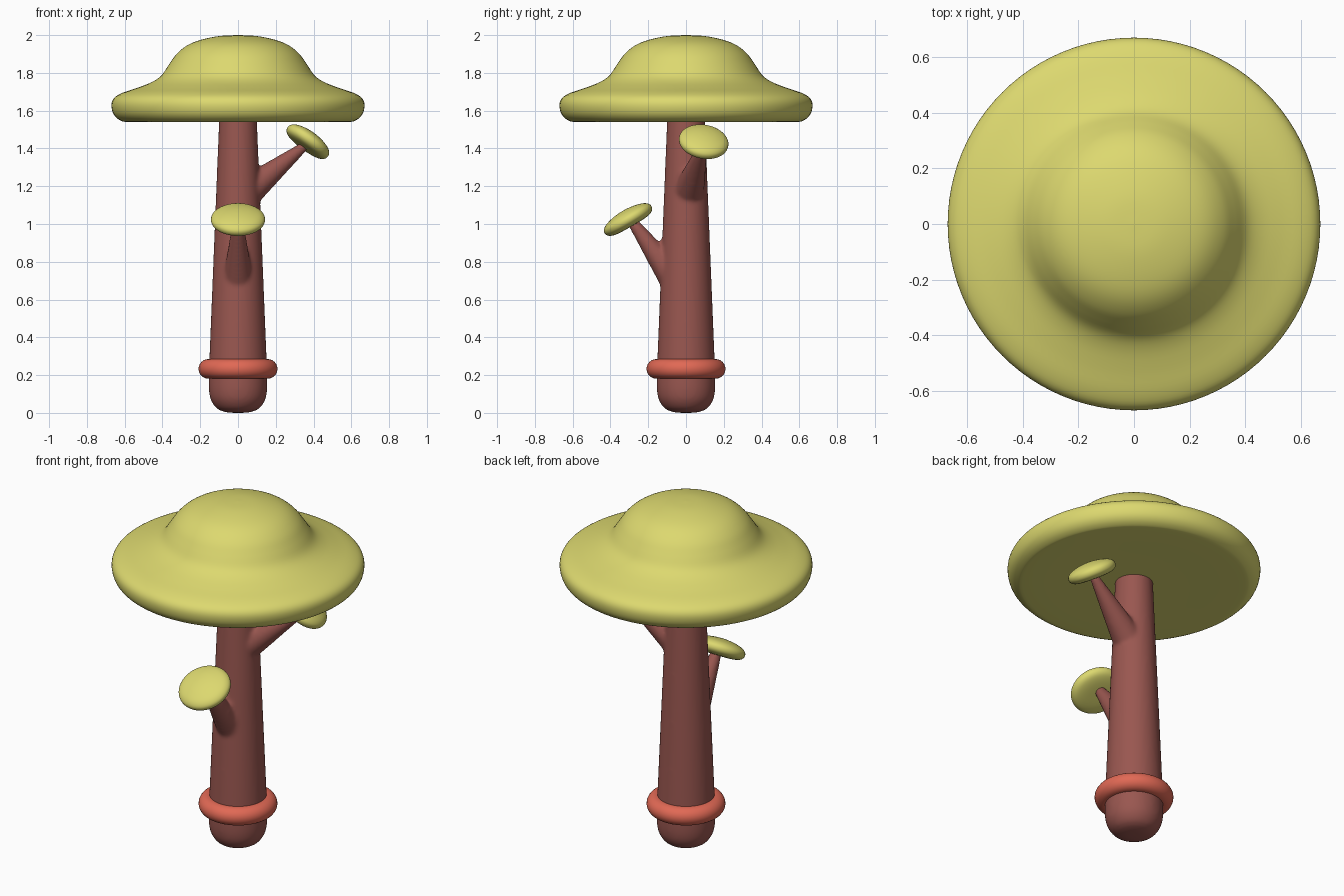
import bpy, bmesh, math
from mathutils import Vector

if "Cube" in bpy.data.objects:
    bpy.data.objects.remove(bpy.data.objects["Cube"])


def material(name, color):
    m = bpy.data.materials.new(name)
    m.diffuse_color = (*color, 1)
    m.use_nodes = True
    m.node_tree.nodes["Principled BSDF"].inputs["Base Color"].default_value = m.diffuse_color
    return m


BARK = material("bark", (0.32, 0.095, 0.08))
CAP = material("cap", (0.72, 0.69, 0.16))
RING = material("ring", (0.75, 0.14, 0.09))


def finish(bm, name, mat):
    bmesh.ops.recalc_face_normals(bm, faces=bm.faces)
    for f in bm.faces:
        f.smooth = True
    me = bpy.data.meshes.new(name)
    bm.to_mesh(me)
    bm.free()
    me.materials.append(mat)
    ob = bpy.data.objects.new(name, me)
    bpy.context.collection.objects.link(ob)
    return ob


def smooth_profile(pts, n=4):
    """Catmull-Rom curve through (radius, height) points."""
    p = [Vector(q) for q in pts]
    p = [p[0]] + p + [p[-1]]
    out = []
    for a, b, c, d in zip(p, p[1:], p[2:], p[3:]):
        for i in range(n):
            t = i / n
            out.append(0.5 * (2 * b + (c - a) * t + (2 * a - 5 * b + 4 * c - d) * t * t
                              + (3 * b - a - 3 * c + d) * t ** 3))
    return out + [p[-1]]


def lathe(bm, profile, start=(0, 0, 0), axis=(0, 0, 1), seg=64):
    """Revolve a profile about an axis, closing both ends."""
    rot = Vector((0, 0, 1)).rotation_difference(Vector(axis))
    rings = []
    for r, z in profile:
        r = max(r, 0.002)
        rings.append([bm.verts.new(Vector(start) + rot @ Vector(
            (r * math.cos(math.tau * k / seg), r * math.sin(math.tau * k / seg), z)))
            for k in range(seg)])
    for a, b in zip(rings, rings[1:]):
        for k in range(seg):
            j = (k + 1) % seg
            bm.faces.new((a[k], a[j], b[j], b[k]))
    bm.faces.new(rings[0])
    bm.faces.new(rings[-1])


# Trunk with two tapered branches, fused with soft crotches
bm = bmesh.new()
foot = smooth_profile([(0, 0), (0.06, 0.003), (0.11, 0.022), (0.142, 0.065), (0.154, 0.12), (0.155, 0.2)])
lathe(bm, foot + [Vector((0.098, 1.6))])
branches = [((0, -0.05, 0.69), (0, -0.29, 1.02), 0.083, 0.027),
            ((0.03, 0.008, 1.155), (0.355, 0.09, 1.415), 0.088, 0.024)]
for a, b, r0, r1 in branches:
    d = Vector(b) - Vector(a)
    lathe(bm, [(r0, 0), (r1, d.length)], a, d, 32)
trunk = finish(bm, "trunk_and_branches", BARK)
rm = trunk.modifiers.new("fuse", 'REMESH')
rm.mode = 'VOXEL'
rm.voxel_size = 0.011
rm.use_smooth_shade = True
sm = trunk.modifiers.new("soften", 'SMOOTH')
sm.factor = 0.5
sm.iterations = 6

# Ring around the trunk foot
bm = bmesh.new()
ring = [(0.157 + 0.052 * math.cos(math.tau * k / 24), 0.233 + 0.052 * math.sin(math.tau * k / 24))
        for k in range(25)]
lathe(bm, ring)
bmesh.ops.delete(bm, geom=[f for f in bm.faces if len(f.verts) > 4], context='FACES_ONLY')
bmesh.ops.remove_doubles(bm, verts=bm.verts, dist=1e-5)
finish(bm, "trunk_ring", RING)

# Large domed cap with a rounded brim
bm = bmesh.new()
lathe(bm, smooth_profile([
    (0, 1.54), (0.3, 1.54), (0.56, 1.54), (0.62, 1.547), (0.658, 1.58), (0.67, 1.63),
    (0.655, 1.668), (0.61, 1.695), (0.53, 1.722), (0.455, 1.752), (0.405, 1.787),
    (0.365, 1.845), (0.325, 1.9), (0.27, 1.945), (0.2, 1.974), (0.1, 1.995), (0, 2.0)]), seg=96)
finish(bm, "large_cap", CAP)

# Small tilted caps at the branch tips
caps = [("front_small_cap", (0, -0.308, 1.025), (0, -0.5, 0.866), 0.143),
        ("side_small_cap", (0.371, 0.094, 1.437), (0.583, 0.15, 0.80), 0.132)]
for name, pos, axis, r in caps:
    bm = bmesh.new()
    prof = [(0, -0.042), (0.5, -0.041), (0.8, -0.034), (0.95, -0.021), (1, -0.003),
            (0.96, 0.015), (0.8, 0.032), (0.5, 0.045), (0.2, 0.051), (0, 0.052)]
    lathe(bm, smooth_profile([(x * r, z) for x, z in prof]), pos, axis, 48)
    finish(bm, name, CAP)
